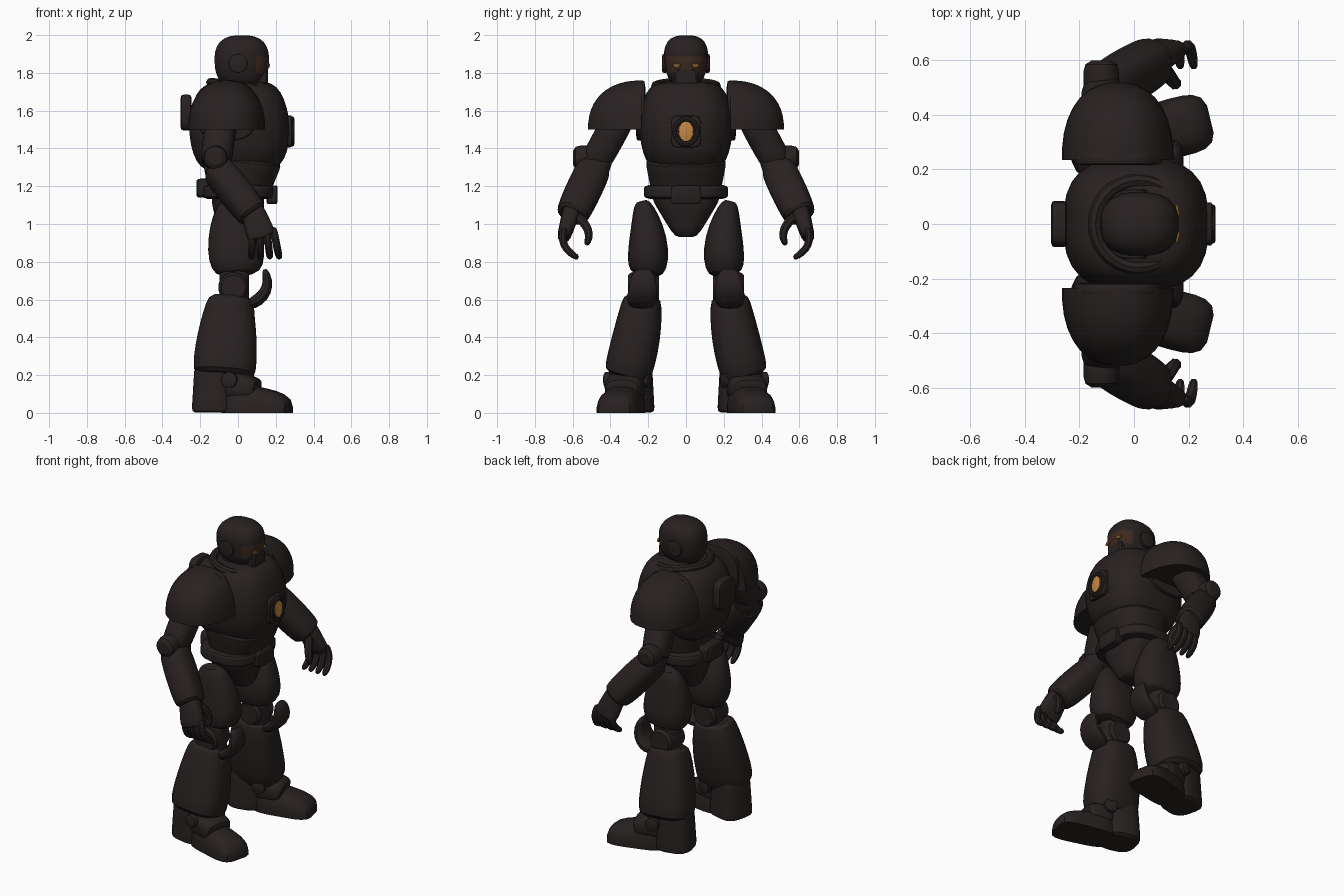
import bpy, bmesh
from math import cos, sin, pi, radians
from mathutils import Vector, Matrix

cube = bpy.data.objects.get("Cube")
if cube:
    bpy.data.objects.remove(cube)

X, Y, Z = Vector((1, 0, 0)), Vector((0, 1, 0)), Vector((0, 0, 1))
parts = []


def material(name, red, green, blue):
    mat = bpy.data.materials.new(name)
    mat.use_nodes = True
    color = (red, green, blue, 1)
    mat.diffuse_color = color
    mat.node_tree.nodes["Principled BSDF"].inputs["Base Color"].default_value = color
    return mat


armor = material("dark_armor", red=.021, green=.015, blue=.015)
bronze = material("dark_bronze", red=.045, green=.022, blue=.013)
dim_amber = material("dim_amber", red=.2, green=.09, blue=.02)
amber = material("amber_glow", red=.56, green=.24, blue=.05)


def superellipse(angle, power):
    """Point on a unit superellipse; a higher power is squarer."""
    return [abs(value) ** (2 / power) * (1 if value > 0 else -1)
            for value in (cos(angle), sin(angle))]


def shell(name, low, high, bulge=0, bend=(0, 0, 0), edge=6, power=2.5,
          ref=X, sides=20, steps=10, mat=armor):
    """Rounded solid between two sections (centre, half size along ref, other half size)."""
    start, end = Vector(low[0]), Vector(high[0])
    bend = Vector(bend)
    mesh = bmesh.new()
    rows = []
    for i in range(steps + 1):
        w = -cos(pi * (i + .5) / (steps + 1))
        t, belly = (w + 1) / 2, 1 - w * w
        centre = start.lerp(end, t) + bend * belly
        along = ((end - start) / 2 - bend * 2 * w).normalized()
        u = (ref - along * ref.dot(along)).normalized()
        v = along.cross(u)
        size = (1 - abs(w) ** edge) ** (1 / edge) * (1 + bulge * belly)
        u *= size * (low[1] + (high[1] - low[1]) * t)
        v *= size * (low[2] + (high[2] - low[2]) * t)
        row = []
        for j in range(sides):
            a, b = superellipse(2 * pi * (j + .5) / sides, power)
            row.append(mesh.verts.new(centre + u * a + v * b))
        rows.append(row)
    for row, above in zip(rows, rows[1:]):
        for j in range(sides):
            mesh.faces.new((row[j - 1], row[j], above[j], above[j - 1]))
    mesh.faces.new(rows[0])
    mesh.faces.new(rows[-1])
    bmesh.ops.recalc_face_normals(mesh, faces=mesh.faces)
    data = bpy.data.meshes.new(name)
    mesh.to_mesh(data)
    mesh.free()
    data.materials.append(mat)
    ob = bpy.data.objects.new(name, data)
    bpy.context.collection.objects.link(ob)
    parts.append(ob)
    return ob


def plate(name, at, axis, depth, tall, wide, ref=Z, edge=8, **options):
    """Flat disc or box facing along axis."""
    half = axis.normalized() * depth / 2
    at = Vector(at)
    return shell(name, (at - half, tall, wide), (at + half, tall, wide),
                 ref=ref, edge=edge, steps=6, **options)


def ring(name, at, axis, radius, tube, stretch=1, mat=armor):
    """Torus around axis, stretched upward if asked."""
    bpy.ops.mesh.primitive_torus_add(location=(0, 0, 0), major_segments=28, minor_segments=8,
                                     major_radius=radius, minor_radius=tube)
    ob = bpy.context.object
    ob.name = name
    turn = axis.to_track_quat('Z', 'Y').to_matrix().to_4x4()
    ob.data.transform(Matrix.Translation(at) @ turn @ Matrix.Diagonal((1, stretch, 1, 1)))
    ob.data.materials.append(mat)
    parts.append(ob)


def trim(ob, at, keep):
    """Cut an object flat at a point, keeping the side that keep points to."""
    mesh = bmesh.new()
    mesh.from_mesh(ob.data)
    bmesh.ops.bisect_plane(mesh, geom=mesh.verts[:] + mesh.edges[:] + mesh.faces[:],
                           plane_co=at, plane_no=keep, clear_inner=True)
    rim = [edge for edge in mesh.edges if edge.is_boundary]
    bmesh.ops.contextual_create(mesh, geom=rim)
    bmesh.ops.recalc_face_normals(mesh, faces=mesh.faces)
    mesh.to_mesh(ob.data)
    mesh.free()


# Head: the eye band is chosen by height and direction
helmet = shell("helmet", low=((.02, 0, 1.715), .14, .1), high=((.02, 0, 2), .15, .13),
               edge=2.6, steps=14)
helmet.data.materials.append(bronze)
for face in helmet.data.polygons:
    if 1.81 < face.center.z < 1.88 and face.normal.x > .4:
        face.material_index = 1
plate("chin_guard", at=(.11, 0, 1.77), axis=X, depth=.1, tall=.06, wide=.065, power=4)
shell("neck", low=((0, 0, 1.6), .1, .1), high=((0, 0, 1.8), .08, .08))

# Torso
shell("chest", low=((.015, 0, 1.28), .21, .19), high=((0, 0, 1.75), .2, .19),
      bulge=.3, edge=7, power=2.7, sides=28, steps=14)
ring("collar", at=(.015, 0, 1.73), axis=Vector((.12, 0, 1)), radius=.16, tube=.025)
shell("abdomen", low=((.01, 0, 1.15), .15, .18), high=((.03, 0, 1.35), .21, .22), edge=8)
shell("belt", low=((0, 0, 1.13), .19, .225), high=((0, 0, 1.21), .19, .225), power=2.8)
plate("belt_buckle", at=(.18, 0, 1.155), axis=X, depth=.06, tall=.05, wide=.08, power=6)
plate("belt_back_box", at=(-.18, 0, 1.19), axis=X, depth=.08, tall=.05, wide=.085, power=6)
shell("pelvis", low=((0, 0, .93), .1, .06), high=((0, 0, 1.16), .15, .2), power=3)
plate("back_plate", at=(-.275, 0, 1.59), axis=X, depth=.06, tall=.095, wide=.085, power=4)

# Chest light
plate("light_mount", at=(.26, 0, 1.49), axis=X, depth=.06, tall=.085, wide=.08, power=5)
ring("light_frame", at=(.286, 0, 1.49), axis=X, radius=.06, tube=.013, stretch=1.1)
plate("chest_light", at=(.293, 0, 1.49), axis=X, depth=.009, tall=.052, wide=.038,
      edge=20, power=2, mat=amber)

# Left side parts, mirrored at the end
first_side = len(parts)

plate("ear_cap", at=(0, .112, 1.85), axis=Y, depth=.03, tall=.05, wide=.05, power=2)
plate("eye", at=(.16, .05, 1.84), axis=Vector((1, .2, 0)), depth=.009, tall=.012, wide=.022,
      edge=20, power=2, sides=8, mat=dim_amber)

# Shoulder: a quarter dome over a rim
dome = shell("shoulder_guard", low=((-.06, .235, 1.24), .205, .285),
             high=((-.06, .235, 1.76), .205, .285), edge=2.3, power=2.3, sides=32, steps=22)
trim(dome, at=(0, 0, 1.5), keep=Z)
trim(dome, at=(0, .235, 0), keep=Y)
plate("shoulder_rim", at=(-.06, .24, 1.6), axis=Y, depth=.05, tall=.16, wide=.16, power=2.8)
ring("shoulder_light_ring", at=(-.05, .23, 1.59), axis=Y, radius=.15, tube=.006,
     mat=dim_amber)

# Arm
shell("upper_arm", low=((-.08, .33, 1.6), .08, .08), high=((-.12, .49, 1.31), .08, .08),
      bulge=.05)
plate("elbow_drum", at=(-.12, .53, 1.35), axis=Y, depth=.14, tall=.066, wide=.066,
      edge=4, power=2)
shell("elbow_cuff", low=((-.12, .44, 1.36), .07, .06), high=((-.09, .5, 1.25), .08, .08))
shell("forearm", low=((-.12, .485, 1.3), .08, .09), high=((.085, .605, 1.045), .08, .085),
      bulge=.1, edge=10, power=2.8, sides=16)
shell("palm", low=((.07, .6, 1.09), .06, .05), high=((.13, .65, .92), .08, .035),
      edge=5, power=3)
for i, finger in enumerate(("little", "ring", "middle", "index")):
    shell(finger + "_finger", low=((.08 + .036 * i, .64, .98), .022, .022),
          high=((.07 + .05 * i, .57, .82), .02, .02), bend=(0, .04, -.01),
          edge=4, power=2, sides=8)
shell("thumb", low=((.1, .59, 1.05), .028, .028), high=((.15, .53, .89), .02, .02),
      bend=(.02, -.04, 0), edge=4, power=2, sides=8)

# Leg
shell("thigh", low=((0, .21, .73), .125, .095), high=((-.03, .235, 1.12), .08, .045),
      bulge=.4, bend=(0, -.02, 0))
shell("knee_link", low=((-.02, .23, .55), .08, .07), high=((-.02, .21, .8), .08, .07))
plate("knee_drum", at=(-.025, .225, .665), axis=Y, depth=.17, tall=.08, wide=.08, power=2)
shell("knee_guard", low=((.05, .235, .57), .08, .035), high=((.14, .225, .76), .06, .02),
      bend=(.05, 0, -.02), bulge=.1, edge=4, ref=Y, sides=16)
shell("shin", low=((-.075, .315, .19), .165, .125), high=((-.04, .23, .62), .115, .1),
      bulge=.12, bend=(0, -.01, 0), edge=9, power=2.7)
shell("shin_plate", low=((.06, .3, .22), .08, .03), high=((.06, .235, .56), .06, .03),
      ref=Y, sides=12, power=3)

# Foot, turned outward
yaw = radians(14)
forward, across = Vector((cos(yaw), sin(yaw), 0)), Vector((-sin(yaw), cos(yaw), 0))


def on_foot(distance, height):
    return Vector((0, .315, height)) + forward * distance


shell("heel", low=(on_foot(-.13, 0), .115, .113), high=(on_foot(-.13, .25), .1, .1),
      ref=forward, edge=12, power=3)
toe = shell("toe_cap", low=(on_foot(-.08, 0), .18, .1), high=(on_foot(.29, 0), .1, .115),
            ref=Z, edge=4, power=3)
trim(toe, at=(0, 0, 0), keep=Z)
shell("ankle_strap", low=(on_foot(-.05, .15), .1, .09), high=(on_foot(.11, .12), .1, .06),
      ref=across, power=3)
for place, side in (("inner", -1), ("outer", 1)):
    plate(place + "_ankle_disc", at=on_foot(-.02, .175) + across * side * .105, axis=across,
          depth=.04, tall=.042, wide=.042, power=2)

# Mirror the left side to the right
for ob in parts[first_side:]:
    base = ob.name
    ob.name = "left_" + base
    twin = ob.copy()
    twin.data = ob.data.copy()
    twin.data.transform(Matrix.Scale(-1, 4, Y))
    twin.data.flip_normals()
    twin.name = "right_" + base
    bpy.context.collection.objects.link(twin)
    parts.append(twin)

# Smooth shading with crisp plate edges
bpy.ops.object.select_all(action='DESELECT')
for ob in parts:
    ob.select_set(True)
bpy.context.view_layer.objects.active = parts[0]
bpy.ops.object.shade_smooth_by_angle(angle=radians(30))
